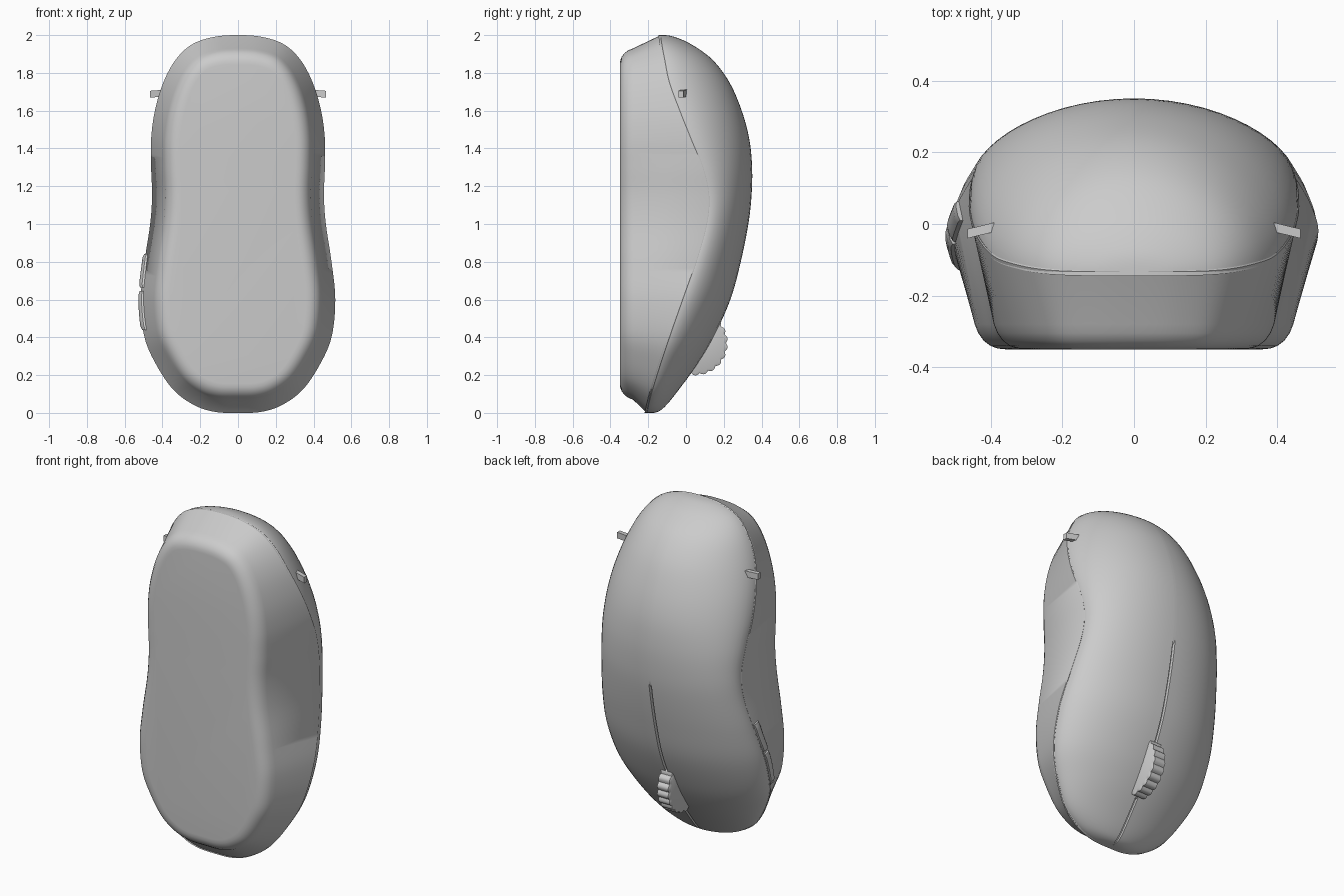
import bpy, bmesh, math
from mathutils import Vector

cube = bpy.data.objects.get("Cube")
if cube:
    bpy.data.objects.remove(cube, do_unlink=True)

grey = bpy.data.materials.new("plain grey")
grey.use_nodes = True
tone = (0.6, 0.6, 0.6, 1)
grey.diffuse_color = tone
grey.node_tree.nodes["Principled BSDF"].inputs["Base Color"].default_value = tone


def finish(name, bm, angle=35):
    """Turn a bmesh into a named, smooth shaded grey object."""
    bmesh.ops.remove_doubles(bm, verts=bm.verts, dist=1e-5)
    bmesh.ops.recalc_face_normals(bm, faces=bm.faces)
    mesh = bpy.data.meshes.new(name)
    bm.to_mesh(mesh)
    bm.free()
    mesh.materials.append(grey)
    obj = bpy.data.objects.new(name, mesh)
    bpy.context.collection.objects.link(obj)
    bpy.ops.object.select_all(action="DESELECT")
    obj.select_set(True)
    bpy.context.view_layer.objects.active = obj
    bpy.ops.object.shade_smooth_by_angle(angle=math.radians(angle))
    return obj


def loft(rows, closed=False, cap=False):
    """Skin a list of equally long point rows."""
    bm = bmesh.new()
    grid = [[bm.verts.new(p) for p in row] for row in rows]
    count = len(rows[0])
    for a, b in zip(grid, grid[1:]):
        for j in range(count if closed else count - 1):
            k = (j + 1) % count
            bm.faces.new((a[j], a[k], b[k], b[j]))
    if cap:
        bm.faces.new(grid[-1])
    return bm


# Body stations: height, half width, seam depth, crown depth
stations = [Vector(s) for s in (
    (0, 0, -.2, -.2), (.005, .12, -.198, -.15), (.04, .23, -.19, -.105),
    (.12, .34, -.17, -.04), (.25, .43, -.13, .055), (.4, .495, -.08, .145),
    (.6, .515, -.01, .235), (.8, .495, .06, .29), (1, .465, .115, .33),
    (1.15, .455, .127, .347), (1.3, .46, .095, .35), (1.45, .46, .035, .335),
    (1.6, .44, -.025, .295), (1.75, .395, -.08, .23), (1.87, .33, -.105, .14),
    (1.95, .245, -.12, .03), (1.99, .13, -.125, -.06), (2, 0, -.125, -.125))]


def beyond(end, near):
    return Vector((near[0], -near[1], near[2], 2 * end[3] - near[3]))


def smooth_stations(steps=6):
    """Spline through the stations, mirrored past both tips."""
    pts = [beyond(stations[0], stations[1]), *stations,
           beyond(stations[-1], stations[-2])]
    out = []
    for a, b, c, d in zip(pts, pts[1:], pts[2:], pts[3:]):
        for i in range(steps):
            t = i / steps
            out.append(b + (c - a) * (t / 2) + (a * 2 - b * 5 + c * 4 - d) * (t * t / 2)
                       + (b * 3 - a - c * 3 + d) * (t ** 3 / 2))
    return out + [stations[-1]]


body = smooth_stations()


def at(z):
    """Half width and seam depth at a height."""
    for a, b in zip(body, body[1:]):
        if a[0] <= z <= b[0]:
            m = a.lerp(b, (z - a[0]) / max(b[0] - a[0], 1e-6))
            return m[1], m[2]


# Lower shell: the seam outline drawn inward down to a rounded flat base
outline = [(s[1], s[0], s[2]) for s in body]
outline += [(-x, z, y) for x, z, y in outline[-2:0:-1]]


def inset_ring(inset, depth=None, drop=0):
    ring = []
    for i, (x, z, y) in enumerate(outline):
        before, after = outline[i - 1], outline[(i + 1) % len(outline)]
        dx, dz = after[0] - before[0], after[1] - before[1]
        size = math.hypot(dx, dz)
        ring.append((x - inset * dz / size, y - drop if depth is None else depth,
                     z + inset * dx / size))
    return ring


rings = [inset_ring(.014, drop=.012), inset_ring(.002, drop=.004), inset_ring(0, drop=.008)]
for inset, depth in ((.07, -.28), (.08, -.305), (.095, -.326), (.115, -.341),
                     (.135, -.348), (.155, -.35)):
    rings.append(inset_ring(inset, depth))
finish("lower_shell", loft(rings, closed=True, cap=True), 40)

# Upper shell: domed sections with a narrow central groove and a hidden skirt
half = [math.sin(math.pi / 2 * j / 14) for j in range(1, 15)]
sections = []
for z, w, seam, crown in body:
    w = max(w - .004, 0)
    g = min(.008, w * .05)
    right = [(g * .85, .018 if z < 1.03 else 0), (g, 0)] + [(u * w, 0) for u in half]
    side = []
    for x, sink in right:
        u = min(x / w, 1) if w else 1
        side.append((x, seam + (crown - seam) * max(1 - u * u, 0) ** .57 - sink, z))
    side.append((w, seam - .02, z))
    sections.append([(-x, y, h) for x, y, h in reversed(side)] + side)
finish("upper_shell", loft(sections))

# Scroll wheel with scalloped tread
teeth, per = 22, 6
wheel = []
for x, shrink in ((-.042, .012), (-.036, 0), (.036, 0), (.042, .012)):
    ring = []
    for i in range(teeth * per):
        a = math.tau * i / (teeth * per)
        r = .172 - shrink - .011 * (1 - abs(math.sin(a * teeth / 2)))
        ring.append((x, .05 + r * math.cos(a), .37 + r * math.sin(a)))
    wheel.append(ring)
bm = loft(wheel, closed=True, cap=True)
bm.verts.ensure_lookup_table()
bm.faces.new(bm.verts[:teeth * per])
finish("scroll_wheel", bm, 40)

# Two thumb buttons that follow the seam on the -x wall
for name, low, high in (("front_thumb_button", .44, .645), ("rear_thumb_button", .665, .84)):
    rows = []
    for i in range(-1, 12):
        z = low + (high - low) * min(max(i, 0), 10) / 10
        w, seam = at(z)
        row = []
        for down, out in ((.006, -.02), (.01, .012), (.022, .018), (.05, .018),
                          (.062, .012), (.066, -.02)):
            wall = w - .07 * down / (seam + .28)
            lift = -.02 if i in (-1, 11) else out * (.7 if i in (0, 10) and out > 0 else 1)
            row.append((-wall - lift, seam - down, z))
        rows.append(row)
    finish(name, loft(rows))

# Small tabs poking out on both sides near the rear
for name, s in (("left_tab", 1), ("right_tab", -1)):
    bm = bmesh.new()
    bmesh.ops.create_cube(bm, size=1)
    for v in bm.verts:
        x, y, z = v.co
        v.co = (s * (.428 + x * .074), -.018 - x * .018 + y * .026, 1.69 + z * .036 - x * .006)
    finish(name, bm)
